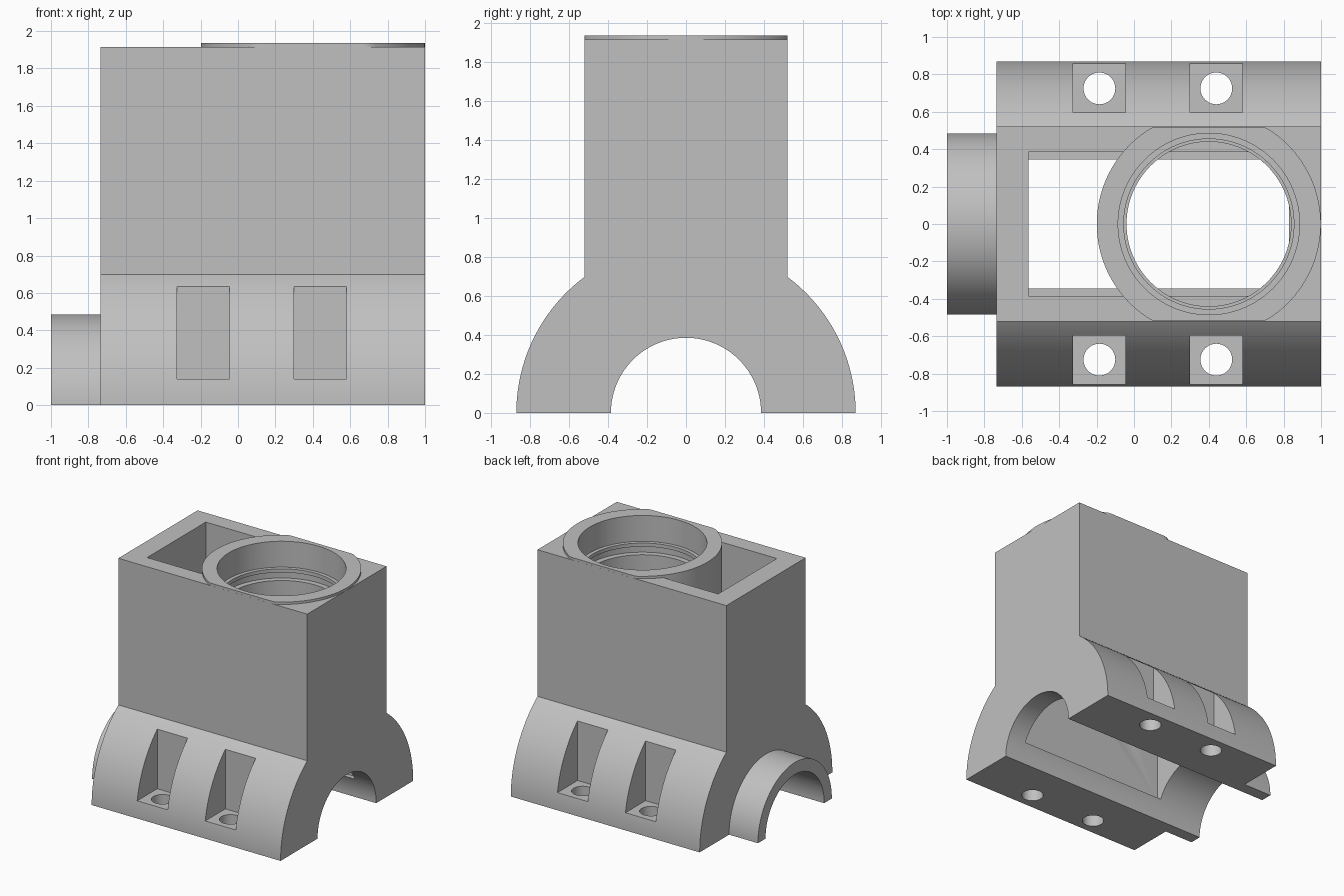
import bpy, bmesh
from math import sin, cos, pi, asin, sqrt

if "Cube" in bpy.data.objects:
    bpy.data.objects.remove(bpy.data.objects["Cube"])

grey = bpy.data.materials.new("light grey")
grey.use_nodes = True
grey.diffuse_color = (0.53, 0.53, 0.53, 1)
grey.node_tree.nodes["Principled BSDF"].inputs["Base Color"].default_value = grey.diffuse_color

R_OUT, R_BORE, R_COLLAR = 0.87, 0.385, 0.485
HALF_W, TOP = 0.52, 1.915
X0, X1, WALL = -0.735, 1.0, 0.17
RING_X = 0.4


def arc(r, a, b, n, cx=0, cy=0):
    return [(cx + r * cos(a + (b - a) * i / n), cy + r * sin(a + (b - a) * i / n)) for i in range(n + 1)]


def circle(r, n, cx=0, cy=0):
    return arc(r, 0, 2 * pi, n, cx, cy)[:-1]


def loft(name, rings):
    """Solid through rings of matching points, closed by a cap at each end."""
    bm = bmesh.new()
    loops = [[bm.verts.new(p) for p in ring] for ring in rings]
    for a, b in zip(loops, loops[1:]):
        for i in range(len(a)):
            j = (i + 1) % len(a)
            bm.faces.new((a[i], a[j], b[j], b[i]))
    bm.faces.new(loops[0])
    bm.faces.new(loops[-1])
    bmesh.ops.recalc_face_normals(bm, faces=bm.faces)
    mesh = bpy.data.meshes.new(name)
    bm.to_mesh(mesh)
    bm.free()
    mesh.materials.append(grey)
    ob = bpy.data.objects.new(name, mesh)
    bpy.context.collection.objects.link(ob)
    return ob


def prism_x(name, pts, a, b):
    return loft(name, [[(x, y, z) for y, z in pts] for x in (a, b)])


def prism_z(name, pts, a, b):
    return loft(name, [[(x, y, z) for x, y in pts] for z in (a, b)])


def box(name, x, y, z):
    return prism_z(name, [(x[0], y[0]), (x[1], y[0]), (x[1], y[1]), (x[0], y[1])], *z)


def combine(target, tool, operation):
    mod = target.modifiers.new(tool.name, "BOOLEAN")
    mod.operation, mod.solver, mod.object = operation, "EXACT", tool
    bpy.context.view_layer.objects.active = target
    bpy.ops.object.modifier_apply(modifier=mod.name)
    bpy.data.objects.remove(tool)


# Housing: saddle base and upright block in one cross-section
shoulder = asin(HALF_W / R_OUT)
outline = arc(R_OUT, 0, pi / 2 - shoulder, 32)
outline += [(HALF_W, TOP), (-HALF_W, TOP)]
outline += arc(R_OUT, pi / 2 + shoulder, pi, 32)
outline += arc(R_BORE, pi, 0, 64)
housing = prism_x("housing", outline, X0, X1)

# Deep rectangular chamber opening into the shaft bore
combine(housing, box("chamber", (X0 + WALL, X1 - WALL), (-R_BORE, R_BORE), (0.17, 2.5)), "DIFFERENCE")

# Round socket, trimmed flush with the block sides
clip = HALF_W - 0.0005
disc = [(x, max(-clip, min(clip, y))) for x, y in circle(0.599, 128, RING_X)]
combine(housing, prism_z("socket", disc, 1.39, 1.935), "UNION")

# Stepped socket bore with a retaining lip and groove
steps = [(0.44, 1.387), (0.44, 1.63), (0.485, 1.63), (0.485, 1.69),
         (0.455, 1.69), (0.455, 1.72), (0.485, 1.72), (0.485, 2.5)]
bore = loft("socket_bore", [[(x, y, z) for x, y in circle(r, 96, RING_X)] for r, z in steps])
combine(housing, bore, "DIFFERENCE")

# Bolt recesses and through holes on both flanges
for side in (-1, 1):
    for x in (-0.185, 0.44):
        recess = box("bolt_recess", (x - 0.14, x + 0.14), sorted((side * 0.595, side * 1.1)), (0.14, 0.9))
        combine(housing, recess, "DIFFERENCE")
        hole = prism_z("bolt_hole", circle(0.085, 40, x, side * 0.725), -0.1, 0.25)
        combine(housing, hole, "DIFFERENCE")

# Half-round shaft collar on the end
collar = prism_x("shaft_collar", arc(R_COLLAR, 0, pi, 64) + arc(R_BORE, pi, 0, 64), -1.0, X0)

# Smooth the curved walls, keep edges crisp
bpy.ops.object.select_all(action="DESELECT")
for ob in (housing, collar):
    ob.select_set(True)
bpy.context.view_layer.objects.active = housing
bpy.ops.object.shade_smooth_by_angle(angle=pi / 6)
